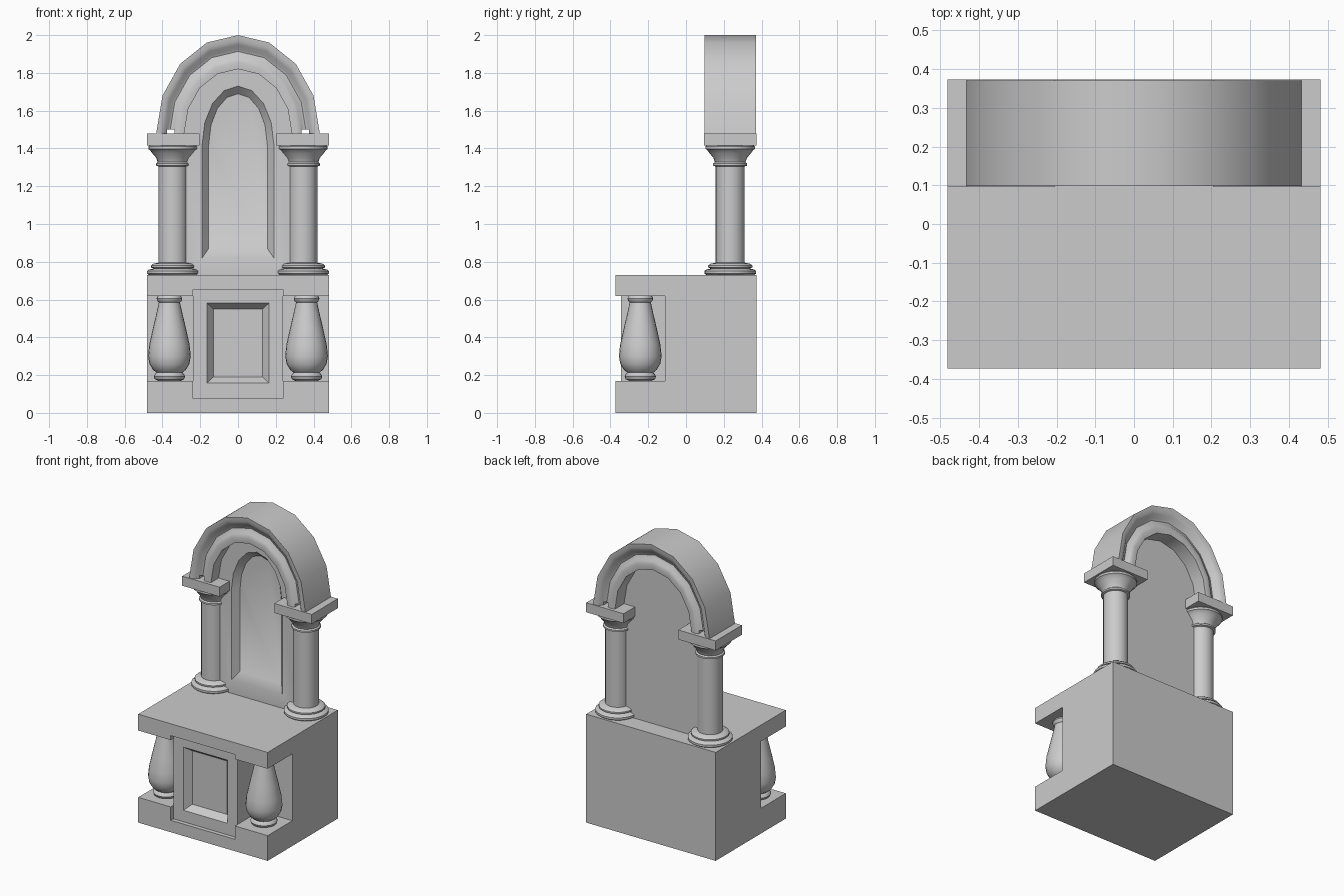
import bpy, bmesh
from math import sin, cos, pi, radians

if "Cube" in bpy.data.objects:
    bpy.data.objects.remove(bpy.data.objects["Cube"])

STONE = (0.6, 0.6, 0.6, 1)
stone = bpy.data.materials.new("grey stone")
stone.use_nodes = True
stone.diffuse_color = STONE
stone.node_tree.nodes["Principled BSDF"].inputs["Base Color"].default_value = STONE


def loft(name, rings, smooth=None):
    """Skin matching rings of points and cap both ends."""
    bm = bmesh.new()
    loops = [[bm.verts.new(p) for p in ring] for ring in rings]
    for a, b in zip(loops, loops[1:]):
        for i in range(len(a)):
            j = (i + 1) % len(a)
            bm.faces.new((a[i], a[j], b[j], b[i]))
    bm.faces.new(loops[0])
    bm.faces.new(loops[-1])
    bmesh.ops.recalc_face_normals(bm, faces=bm.faces)
    mesh = bpy.data.meshes.new(name)
    bm.to_mesh(mesh)
    bm.free()
    mesh.materials.append(stone)
    ob = bpy.data.objects.new(name, mesh)
    bpy.context.collection.objects.link(ob)
    if smooth:
        bpy.ops.object.select_all(action='DESELECT')
        ob.select_set(True)
        bpy.context.view_layer.objects.active = ob
        bpy.ops.object.shade_smooth_by_angle(angle=radians(smooth))
    return ob


def rect(x0, x1, z0, z1, y):
    return [(x0, y, z0), (x1, y, z0), (x1, y, z1), (x0, y, z1)]


def box(name, x0, x1, y0, y1, z0, z1):
    return loft(name, [rect(x0, x1, z0, z1, y) for y in (y0, y1)])


def turned(name, profile, x, y, sides=24):
    """Lathe a (radius, height) profile about a vertical axis."""
    angles = [2 * pi * i / sides for i in range(sides)]
    return loft(name, [[(x + r * cos(a), y + r * sin(a), z) for a in angles]
                       for r, z in profile], 40)


def cut(target, cutter):
    mod = target.modifiers.new("cut", 'BOOLEAN')
    mod.operation = 'DIFFERENCE'
    mod.solver = 'EXACT'
    mod.object = cutter
    cutter.hide_render = True
    bpy.context.view_layer.objects.active = target
    bpy.ops.object.modifier_apply(modifier=mod.name)
    bpy.data.objects.remove(cutter)


# Pedestal with open front corners and a recessed, bevelled front panel
pedestal = box("pedestal", -0.482, 0.482, -0.373, 0.373, 0, 0.73)
for x0, x1 in ((-0.6, -0.239), (0.239, 0.6)):
    cut(pedestal, box("corner_cutter", x0, x1, -0.5, -0.11, 0.17, 0.62))
cut(pedestal, box("front_cutter", -0.24, 0.24, -0.5, -0.345, 0.08, 0.65))
cut(pedestal, loft("panel_cutter", [
    rect(-0.165, 0.165, 0.157, 0.582, -0.4),
    rect(-0.165, 0.165, 0.157, 0.582, -0.345),
    rect(-0.13, 0.13, 0.19, 0.55, -0.3)]))

# Profiles of the turned parts
BALUSTER = [(0.06, 0.17), (0.077, 0.178), (0.083, 0.192), (0.077, 0.206),
            (0.068, 0.213), (0.087, 0.228), (0.106, 0.26), (0.113, 0.3),
            (0.107, 0.36), (0.087, 0.45), (0.068, 0.53), (0.056, 0.585),
            (0.064, 0.592), (0.068, 0.606), (0.061, 0.62)]
COLUMN = [(0.127, 0.73), (0.137, 0.738), (0.137, 0.752), (0.127, 0.759),
          (0.103, 0.764), (0.117, 0.77), (0.117, 0.78), (0.104, 0.79),
          (0.077, 0.795), (0.077, 1.305), (0.09, 1.309), (0.09, 1.32),
          (0.081, 1.327), (0.089, 1.35), (0.11, 1.375), (0.122, 1.392),
          (0.131, 1.397), (0.131, 1.41), (0.124, 1.418)]
MID = 0.234   # depth of the column centres
SPRING = 1.48  # height where the arch starts

for side, s in (("left", 1), ("right", -1)):
    turned(side + "_baluster", BALUSTER, s * 0.363, -0.242)
    turned(side + "_column", COLUMN, s * 0.344, MID)
    x0, x1 = sorted((s * 0.204, s * 0.482))
    box(side + "_impost", x0, x1, 0.095, 0.373, 1.416, SPRING)

# Moulded arch: (position from inner to outer edge, half depth)
HALF = [(0, 0.115), (0.2, 0.12), (0.34, 0.114), (0.44, 0.1), (0.52, 0.096),
        (0.6, 0.102), (0.72, 0.122), (0.84, 0.133), (1, 0.136)]
section = [(t, MID - d) for t, d in HALF] + [(t, MID + d) for t, d in reversed(HALF)]
STEPS = [pi * i / 8 for i in range(9)]
arch = loft("arch", [[((0.285 + 0.148 * t) * cos(a), y,
                       SPRING + (0.34 + 0.18 * t) * sin(a)) for t, y in section]
                     for a in STEPS], 35)
for x0, x1 in ((-0.376, -0.337), (0.337, 0.376)):
    cut(arch, box("foot_cutter", x0, x1, 0, 0.5, 1.4, 1.5))


# Back wall with a round-headed niche
def arched(w, z0, spring, rise, y):
    return [(-w, y, z0), (w, y, z0)] + [
        (w * cos(a), y, spring + rise * sin(a)) for a in STEPS]


loft("niche_wall", [
    arched(0.295, 0.73, SPRING, 0.35, 0.252),
    arched(0.295, 0.73, SPRING, 0.35, 0.2),
    arched(0.19, 0.82, 1.42, 0.31, 0.2),
    arched(0.155, 0.87, 1.42, 0.27, 0.242)], 42)
